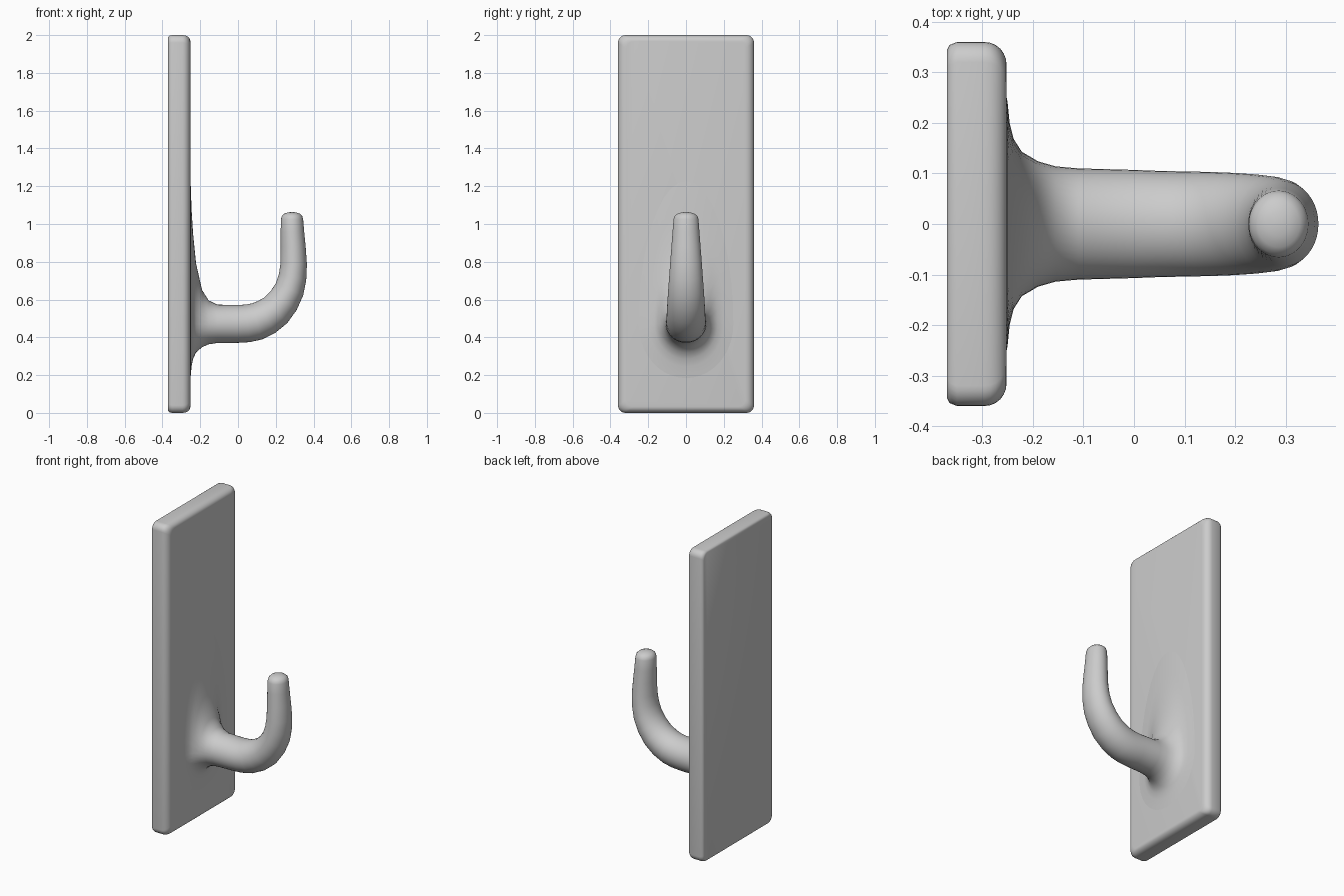
import bpy, bmesh
from math import sin, cos, pi, radians

if "Cube" in bpy.data.objects:
    bpy.data.objects.remove(bpy.data.objects["Cube"])


def loft(name, rings, angle):
    """Skin a list of closed rings (same point count) and cap both ends."""
    bm = bmesh.new()
    loops = [[bm.verts.new(p) for p in ring] for ring in rings]
    n = len(loops[0])
    for a, b in zip(loops, loops[1:]):
        for i in range(n):
            j = (i + 1) % n
            bm.faces.new((a[i], a[j], b[j], b[i]))
    bm.faces.new(loops[0])
    bm.faces.new(loops[-1])
    bmesh.ops.recalc_face_normals(bm, faces=bm.faces)
    mesh = bpy.data.meshes.new(name)
    bm.to_mesh(mesh)
    bm.free()
    obj = bpy.data.objects.new(name, mesh)
    bpy.context.collection.objects.link(obj)
    bpy.context.view_layer.objects.active = obj
    obj.select_set(True)
    bpy.ops.object.shade_smooth_by_angle(angle=radians(angle))
    obj.select_set(False)
    return obj


def plate_ring(x, inset_y, inset_z, radius=0.04, steps=6):
    """Rounded rectangle in the yz plane."""
    hy, hz = 0.36 - inset_y, 1.0 - inset_z
    pts = []
    for k, (sy, sz) in enumerate(((1, 1), (-1, 1), (-1, -1), (1, -1))):
        for s in range(steps + 1):
            t = (k + s / steps) * pi / 2
            pts.append((x, sy * (hy - radius) + radius * cos(t),
                        1 + sz * (hz - radius) + radius * sin(t)))
    return pts


def hook_ring(cx, cz, tilt, up, down, half_width, n=40):
    """Egg-shaped section, tilted about y, with separate upper and lower heights."""
    a = radians(tilt)
    pts = []
    for i in range(n):
        t = 2 * pi * i / n
        h = sin(t) * (up if sin(t) > 0 else down)
        pts.append((cx - sin(a) * h, half_width * cos(t), cz + cos(a) * h))
    return pts


# Wall plate: crisp back edge, softer front edge
sections = [(-0.37, 0.016, 0.012), (-0.365, 0.006, 0.004), (-0.35, 0, 0)]
for s in range(7):
    t = s / 6 * pi / 2
    sections.append((-0.295 + 0.043 * sin(t), 0.045 * (1 - cos(t)), 0.032 * (1 - cos(t))))
loft("wall_plate", [plate_ring(*s) for s in sections], 60)

# Hook root: flares out into the plate (x, top, bottom, half width)
flare = [(-0.265, 1.40, 0.08, 0.32), (-0.250, 1.20, 0.20, 0.24),
         (-0.246, 1.08, 0.245, 0.20), (-0.238, 0.95, 0.285, 0.168),
         (-0.222, 0.79, 0.32, 0.143), (-0.190, 0.65, 0.348, 0.124),
         (-0.155, 0.595, 0.363, 0.114), (-0.11, 0.573, 0.37, 0.110)]
rings = [hook_ring(x, 0.47, 0, top - 0.47, 0.47 - bot, w) for x, top, bot, w in flare]

# Hook arm: bends upward and tapers (x, z, tilt, radius, half width)
arm = [(0.0, 0.471, 0, 0.100, 0.107), (0.05, 0.474, 6, 0.100, 0.105),
       (0.10, 0.484, 15, 0.099, 0.104), (0.15, 0.507, 28, 0.096, 0.103),
       (0.20, 0.543, 41, 0.091, 0.101), (0.242, 0.595, 54, 0.085, 0.098),
       (0.273, 0.655, 66, 0.079, 0.094), (0.289, 0.72, 77, 0.074, 0.089),
       (0.295, 0.79, 87, 0.070, 0.084), (0.292, 0.88, 91, 0.066, 0.077),
       (0.288, 0.96, 92, 0.062, 0.071), (0.286, 1.025, 90, 0.059, 0.066),
       (0.286, 1.042, 90, 0.054, 0.060), (0.286, 1.054, 90, 0.042, 0.046),
       (0.286, 1.061, 90, 0.022, 0.024), (0.286, 1.063, 90, 0.006, 0.006)]
rings += [hook_ring(x, z, a, r, r, w) for x, z, a, r, w in arm]
loft("hook", rings, 80)
